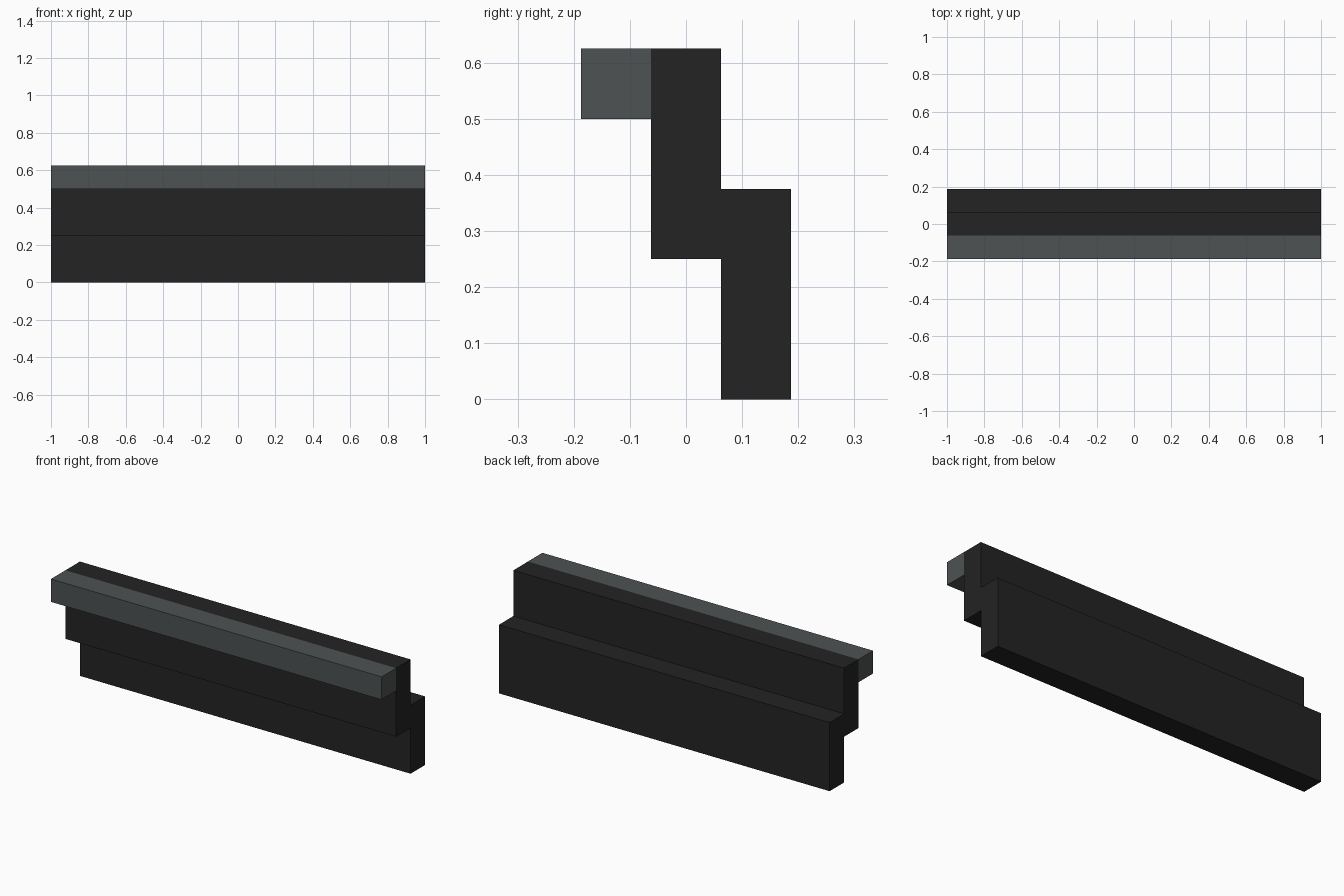
import bpy

cube = bpy.data.objects.get("Cube")
if cube:
    bpy.data.objects.remove(cube, do_unlink=True)


def make_material(name, color):
    mat = bpy.data.materials.new(name)
    mat.use_nodes = True
    mat.diffuse_color = color
    mat.node_tree.nodes["Principled BSDF"].inputs["Base Color"].default_value = color
    return mat


black = make_material("matte black", (0.017, 0.017, 0.017, 1))
grey = make_material("slate grey", (0.075, 0.084, 0.084, 1))

LENGTH = 2.0
DEPTH = 0.125


def make_beam(name, y, bottom, top, mat):
    """Full-length square-edged beam centred on y."""
    bpy.ops.mesh.primitive_cube_add(size=1, location=(0, y, (bottom + top) / 2))
    beam = bpy.context.object
    beam.name = name
    beam.scale = (LENGTH, DEPTH, top - bottom)
    bpy.ops.object.transform_apply(location=False, rotation=False, scale=True)
    beam.data.materials.append(mat)


# Three beams stepping up and forward
make_beam("lower_back_panel", DEPTH, 0, 0.375, black)
make_beam("upper_middle_panel", 0, 0.25, 0.625, black)
make_beam("front_rail", -DEPTH, 0.5, 0.625, grey)
